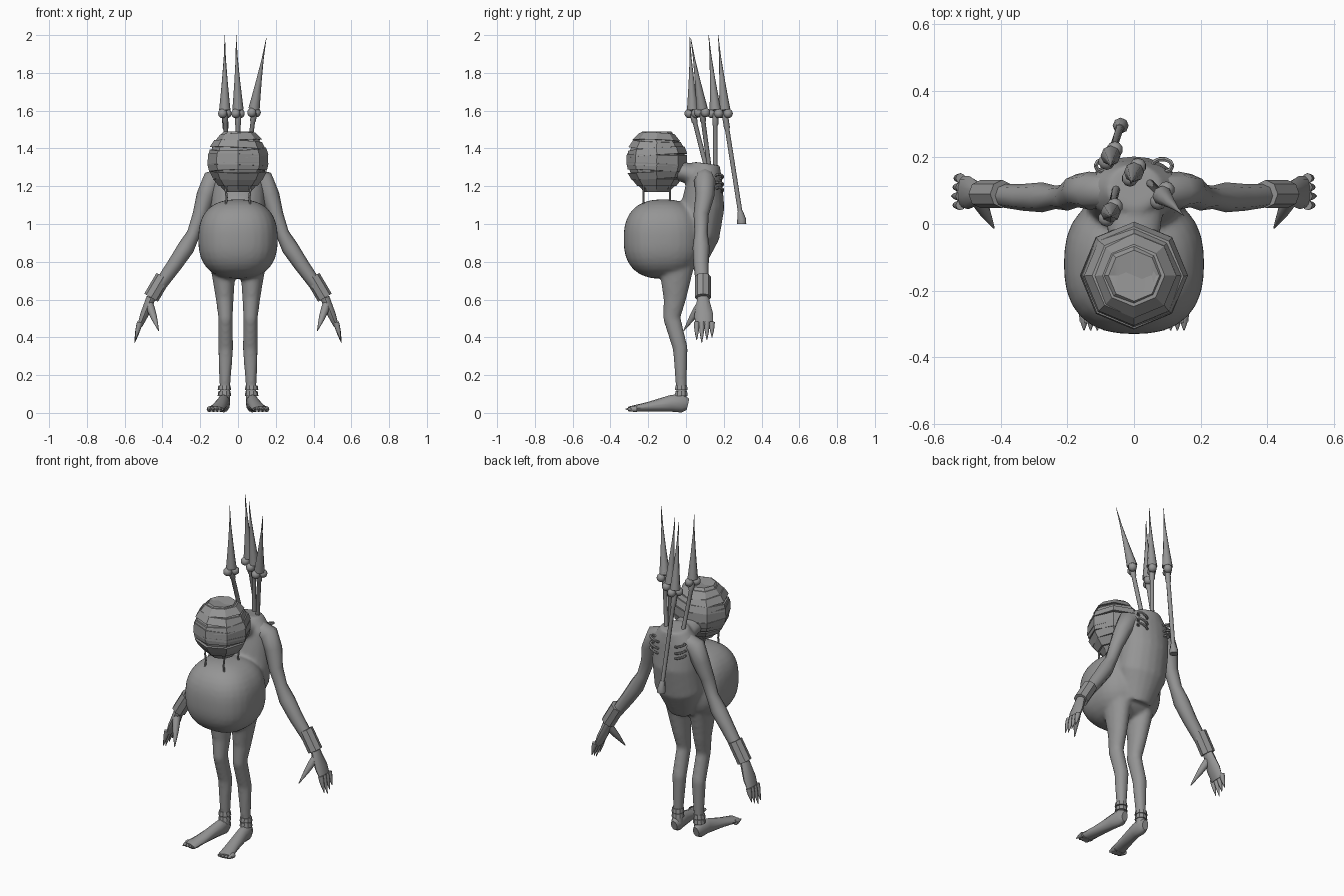
import bpy, bmesh, math
from mathutils import Vector, Matrix

cube = bpy.data.objects.get("Cube")
if cube:
    bpy.data.objects.remove(cube)

GREY = (.3, .3, .3, 1)
grey = bpy.data.materials.new("plain_grey")
grey.use_nodes = True
grey.diffuse_color = GREY
grey.node_tree.nodes["Principled BSDF"].inputs["Base Color"].default_value = GREY
X, Y, Z = Vector((1, 0, 0)), Vector((0, 1, 0)), Vector((0, 0, 1))


def loft(mesh, centres, widths, depths=None, across=X, sides=10):
    """Skin elliptical rings along a path; widths are measured along the across axis."""
    centres = [Vector(c) for c in centres]
    depths = depths or widths
    last = len(centres) - 1
    rings = []
    for i, centre in enumerate(centres):
        along = (centres[min(i + 1, last)] - centres[max(i - 1, 0)]).normalized()
        u = (across - along * across.dot(along)).normalized()
        v = along.cross(u)
        ring = []
        for k in range(sides):
            angle = math.tau * k / sides
            offset = u * math.cos(angle) * widths[i] + v * math.sin(angle) * depths[i]
            ring.append(mesh.verts.new(centre + offset))
        rings.append(ring)
    for lower, upper in zip(rings, rings[1:]):
        for k in range(sides):
            n = (k + 1) % sides
            mesh.faces.new((lower[k], lower[n], upper[n], upper[k]))
    mesh.faces.new(rings[0])
    mesh.faces.new(rings[-1])


def taper(mesh, start, end, radius, across=Y, sides=8):
    """Finger-like cone that stays full near the root and ends in a point."""
    steps = [k / 4 for k in range(5)]
    loft(mesh, [Vector(start).lerp(Vector(end), t) for t in steps],
         [radius * max(1 - t * t, .1) for t in steps], across=across, sides=sides)


def ball(mesh, position, radius):
    bmesh.ops.create_uvsphere(mesh, u_segments=10, v_segments=8, radius=radius,
                              matrix=Matrix.Translation(position))


def finish(name, mesh, angle=50, mirror=False):
    bmesh.ops.recalc_face_normals(mesh, faces=mesh.faces)
    data = bpy.data.meshes.new(name)
    mesh.to_mesh(data)
    mesh.free()
    part = bpy.data.objects.new(name, data)
    bpy.context.collection.objects.link(part)
    data.materials.append(grey)
    bpy.ops.object.select_all(action="DESELECT")
    part.select_set(True)
    bpy.context.view_layer.objects.active = part
    bpy.ops.object.shade_smooth_by_angle(angle=math.radians(angle))
    if mirror:
        part.modifiers.new("mirror", "MIRROR")
    return part


# Body: boxy round belly, hunched torso, neck and legs blended into one skin
mesh = bmesh.new()
belly = bmesh.ops.create_uvsphere(mesh, u_segments=32, v_segments=20, radius=1)["verts"]
for vert in belly:
    bulge = sum(abs(c) ** 2.5 for c in vert.co) ** .4
    vert.co = vert.co / bulge * .21 + Vector((0, -.12, .92))
loft(mesh, [(0, 0, .8), (0, .06, .95), (0, .09, 1.1), (0, .1, 1.25), (0, .11, 1.32)],
     widths=[.1, .15, .145, .14, .08], depths=[.1, .12, .115, .09, .07], sides=20)
loft(mesh, [Y * .12 + Z * 1.25, Y * -.1 + Z * 1.29], widths=[.1, .07], depths=[.06, .05], sides=14)
for side in (-1, 1):
    leg = [(.08, -.05, .8), (.07, -.06, .6), (.066, -.075, .5), (.065, -.03, .34),
           (.07, -.025, .12), (.07, -.025, .04)]
    loft(mesh, [(x * side, y, z) for x, y, z in leg], widths=[.07, .047, .038, .04, .028, .03],
         depths=[.1, .06, .047, .04, .028, .03], sides=14)
body = finish("body", mesh)
blend = body.modifiers.new("blend", "REMESH")
blend.mode = "VOXEL"
blend.voxel_size = .011
blend.use_smooth_shade = True
soften = body.modifiers.new("soften", "SMOOTH")
soften.iterations = 5

# Feet, turned outward, with toes
mesh = bmesh.new()
loft(mesh, [(.074, .01, .045), (.075, -.02, .052), (.08, -.08, .05), (.1, -.2, .032), (.12, -.3, .02)],
     widths=[.02, .034, .033, .038, .045], depths=[.03, .05, .044, .026, .014], sides=12)
for k in range(4):
    toe = X * (.09 + k * .02) + Z * .02
    taper(mesh, toe - Y * .26, toe - Y * .32, radius=.016, across=X)
finish("foot", mesh, mirror=True)

# Ankle wraps
mesh = bmesh.new()
for height in (.09, .12):
    ankle = Vector((.072, -.025, height))
    loft(mesh, [ankle, ankle + Z * .025], widths=[.036, .032])
finish("ankle_wrap", mesh, angle=30, mirror=True)

# Arms
mesh = bmesh.new()
wrist = Vector((.46, .09, .61))
loft(mesh, [(.07, .1, 1.25), (.135, .1, 1.23), (.17, .1, 1.15), (.2, .08, 1.05), (.235, .08, .95),
            (.275, .08, .875), (.335, .08, .785), wrist],
     widths=[.05, .057, .05, .04, .035, .045, .04, .03], across=Y, sides=8)
finish("arm", mesh, mirror=True)

# Forearm cuffs
mesh = bmesh.new()
loft(mesh, [wrist + Vector((-.065, 0, .11)), wrist], widths=[.042, .042], across=Y, sides=8)
finish("wrist_cuff", mesh, angle=30, mirror=True)

# Hands with four clawed fingers and a thumb
mesh = bmesh.new()
knuckles = Vector((.52, .097, .46))
loft(mesh, [wrist, wrist.lerp(knuckles, .6), knuckles], widths=[.03, .05, .046],
     depths=[.026, .023, .014], across=Y)
for k in range(4):
    spread = Y * (k - 1.5) * .027
    length = .11 - .015 * abs(k - 1)
    root = knuckles + spread + Z * .02
    taper(mesh, root, root + Vector((.25, 0, -1)) * length, radius=.015)
taper(mesh, wrist.lerp(knuckles, .2) - Y * .01, (.42, -.012, .435), radius=.023)
finish("hand", mesh, mirror=True)

# Head: faceted egg, open at the top
HEAD = Y * -.155
MIDDLE = 1.335


def egg(height):
    return .16 * (1 - ((height - MIDDLE) / .22) ** 2)


mesh = bmesh.new()
levels = [1.17 + .04 * k for k in range(9)]
radii = [egg(level) * .95 for level in levels]
loft(mesh, [HEAD + Z * level for level in levels + [levels[-1] - .01, levels[-1] - .07]],
     widths=radii + [radii[-1] * .8, radii[-1] * .6], sides=8)
finish("head", mesh, angle=20)

# Overlapping wrapped bands, each tilted a little
for i in range(7):
    level = 1.22 + .04 * i
    half = .03 if i == 3 else .02
    low, high = [egg(level + end * half) + .003 for end in (-1, 1)]
    mesh = bmesh.new()
    loft(mesh, [Z * -half, Z * (.001 - half), Z * (half - .001), Z * half],
         widths=[low * .9, low, high, high * .9], sides=8)
    mesh.transform(Matrix.Translation(HEAD + Z * level)
                   @ Matrix.Rotation(.07 * math.sin(i * 2), 4, "X")
                   @ Matrix.Rotation(.07 * math.sin(i * 3), 4, "Y"))
    finish(f"head_band_{i + 1}", mesh, angle=20)

# Cords hanging from the head
mesh = bmesh.new()
for reach in (-.07, .07):
    path = [HEAD + Vector((.06 + .005 * (k % 2), reach, 1.22 - .04 * k)) for k in range(4)]
    loft(mesh, path, widths=[.006] * len(path), sides=6)
finish("hanging_cord", mesh, mirror=True)

# Lashing loops on the back of the shoulders
mesh = bmesh.new()
for height in (1.18, 1.21, 1.25):
    path = []
    for k in range(11):
        angle = math.tau * k / 10
        offset = Vector((.03 * math.cos(angle), .02 * math.sin(angle), .012 * math.cos(angle)))
        path.append(Vector((.085, .175, height)) + offset)
    loft(mesh, path, widths=[.007] * len(path), across=Z, sides=6)
finish("back_lashing", mesh, mirror=True)


# Bone spears: shaft, knuckled joint and a long thin spike
def spear(name, foot, joint, tip, pommel=False):
    foot, joint, tip = Vector(foot), Vector(joint), Vector(tip)
    mesh = bmesh.new()
    loft(mesh, [foot, foot.lerp(joint, .85), foot.lerp(joint, .87), joint],
         widths=[.012, .012, .016, .016], sides=8)
    knob = Vector((.012, .018, 0))
    for offset in (knob, -knob, Z * .035):
        ball(mesh, joint + offset, radius=.025)
    steps = [0, .15, .4, .7, 1]
    loft(mesh, [(joint + Z * .02).lerp(tip, t) for t in steps],
         widths=[max(.03 * (1 - t) ** 1.4, .001) for t in steps], sides=8)
    if pommel:
        loft(mesh, [foot - Z * .012, foot + Z * .01, foot.lerp(joint, .1)],
             widths=[.024, .024, .014], sides=8)
    finish(name, mesh)


spear("spear_front", foot=(-.05, .12, 1.25), joint=(-.07, .035, 1.585), tip=(-.07, .02, 1.99))
spear("spear_middle", foot=(0, .155, 1.15), joint=(0, .155, 1.585), tip=(-.01, .12, 2))
spear("spear_side", foot=(.04, .13, 1.25), joint=(.085, .085, 1.59), tip=(.15, .025, 1.985))
spear("spear_long", foot=(-.04, .295, 1.012), joint=(-.07, .205, 1.585), tip=(-.07, .17, 2),
      pommel=True)
